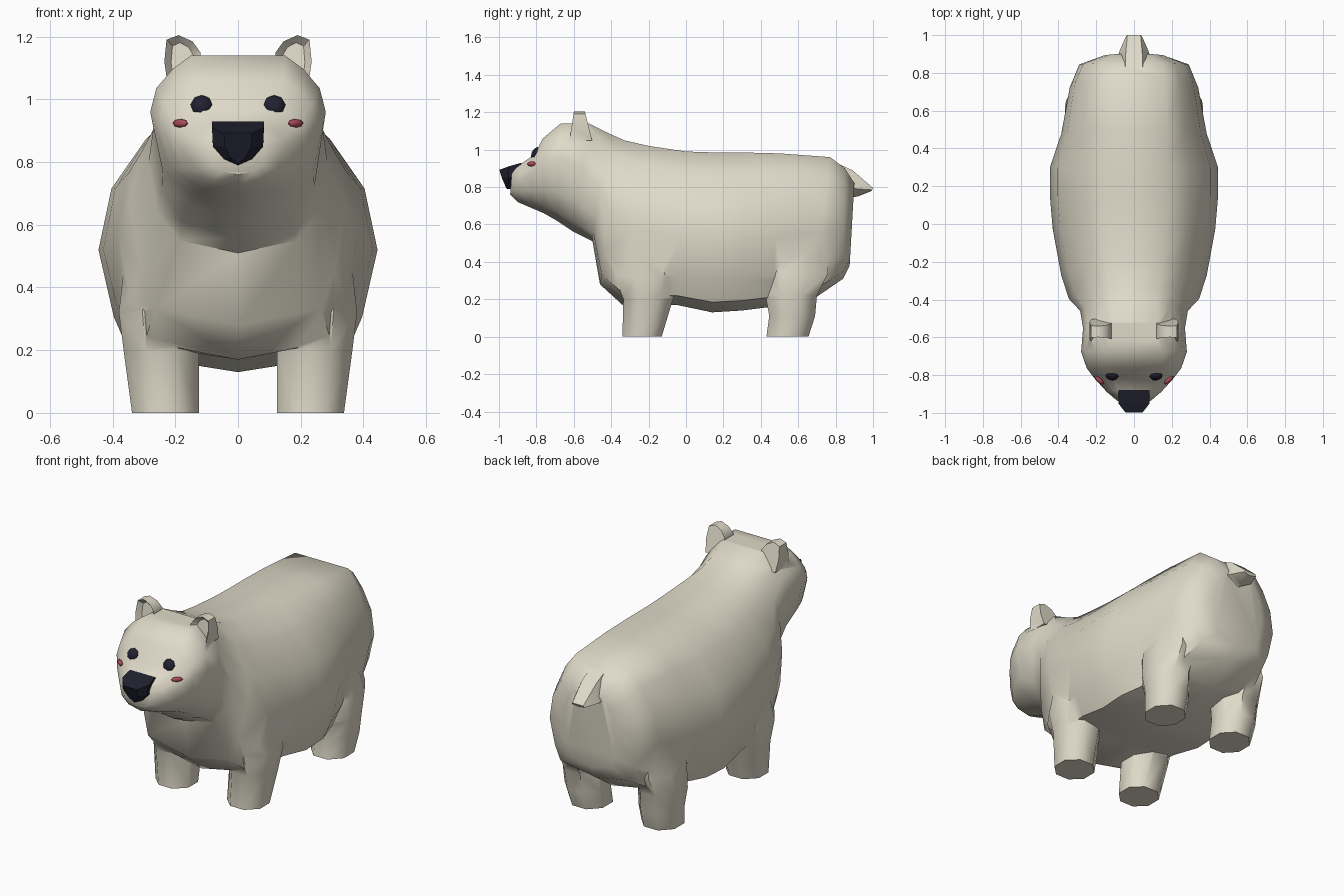
import bpy, bmesh, math
from mathutils import Matrix, Vector

if "Cube" in bpy.data.objects:
    bpy.data.objects.remove(bpy.data.objects["Cube"])


def material(name, rgb):
    m = bpy.data.materials.new(name)
    m.diffuse_color = (*rgb, 1)
    m.use_nodes = True
    m.node_tree.nodes["Principled BSDF"].inputs["Base Color"].default_value = m.diffuse_color
    return m


FUR = material("cream fur", (0.74, 0.70, 0.58))
DARK = material("dark", (0.015, 0.015, 0.03))
PINK = material("blush", (0.42, 0.07, 0.10))


def activate(ob):
    bpy.ops.object.select_all(action='DESELECT')
    bpy.context.view_layer.objects.active = ob
    ob.select_set(True)


def finish(name, bm, mat, angle=None):
    bmesh.ops.recalc_face_normals(bm, faces=bm.faces)
    me = bpy.data.meshes.new(name)
    bm.to_mesh(me)
    bm.free()
    me.materials.append(mat)
    ob = bpy.data.objects.new(name, me)
    bpy.context.collection.objects.link(ob)
    if angle:
        activate(ob)
        bpy.ops.object.shade_smooth_by_angle(angle=math.radians(angle))
    return ob


def loft(name, rings, mat, angle=None):
    bm = bmesh.new()
    loops = [[bm.verts.new(p) for p in r] for r in rings]
    n = len(loops[0])
    for a, b in zip(loops, loops[1:]):
        for i in range(n):
            j = (i + 1) % n
            bm.faces.new((a[i], a[j], b[j], b[i]))
    bm.faces.new(loops[0])
    bm.faces.new(loops[-1])
    return finish(name, bm, mat, angle)


# Body and head: slanted cross-sections from muzzle to rump, round chin, fuller belly
def section(yt, yb, zt, zb, wt, wm, zm):
    up, dn, dw = zt - zm, zm - zb, wm - wt
    a, b = (.89, .77) if zb < .4 else (.9, .66) if yt > -.6 else (.86, .55)
    half = [(wt, zt), (wt + .45 * dw, zm + .76 * up), (wt + .85 * dw, zm + .42 * up),
            (wm, zm), (a * wm, zm - .55 * dn), (b * wm, zm - .86 * dn)]
    pts = half + [(0, zb)] + [(-x, z) for x, z in reversed(half)]
    return [(x, yt + (yb - yt) * (zt - z) / (zt - zb), z) for x, z in pts]


SECTIONS = [
    (-.93, -.94, .90, .76, .06, .09, .83),
    (-.88, -.90, .925, .72, .08, .145, .84),
    (-.81, -.83, .975, .69, .12, .21, .88),
    (-.765, -.76, 1.06, .66, .145, .25, .93),
    (-.67, -.69, 1.14, .62, .15, .28, .96),
    (-.52, -.60, 1.14, .56, .13, .27, .91),
    (-.42, -.50, 1.09, .51, .12, .285, .80),
    (-.33, -.46, 1.05, .28, .13, .345, .66),
    (-.20, -.34, 1.02, .17, .15, .385, .58),
    (.00, -.05, .99, .17, .17, .43, .52),
    (.15, .14, .985, .13, .17, .445, .52),
    (.30, .30, .985, .14, .17, .445, .52),
    (.50, .46, .98, .16, .17, .385, .53),
    (.77, .68, .96, .20, .17, .34, .56),
    (.85, .84, .90, .31, .15, .29, .58),
    (.90, .875, .82, .38, .09, .17, .60),
]
body = loft("body_and_head", [section(*s) for s in SECTIONS], FUR)


# Legs: octagonal columns; each ring is z, x range, y range
def leg_ring(z, x0, x1, y0, y1, s):
    cx, cy, rx, ry = (x0 + x1) / 2, (y0 + y1) / 2, (x1 - x0) / 2, (y1 - y0) / 2
    oct8 = [(1, .42), (.42, 1), (-.42, 1), (-1, .42),
            (-1, -.42), (-.42, -1), (.42, -1), (1, -.42)]
    return [(s * (cx + rx * a), cy + ry * b, z) for a, b in oct8]


LEGS = {
    "front_leg": [(0, .125, .338, -.34, -.13), (.20, .125, .365, -.335, -.07),
                  (.32, .12, .38, -.38, -.02), (.5, .12, .36, -.34, -.02)],
    "hind_leg": [(0, .125, .338, .43, .655), (.11, .125, .352, .445, .69),
                 (.22, .125, .365, .425, .70), (.34, .12, .36, .40, .76),
                 (.5, .12, .32, .4, .74)],
}


def merge(part):
    """Weld a part into the body so that no inner faces remain."""
    mod = body.modifiers.new("weld", 'BOOLEAN')
    mod.operation, mod.solver, mod.object = 'UNION', 'EXACT', part
    activate(body)
    bpy.ops.object.modifier_apply(modifier=mod.name)
    bpy.data.objects.remove(part)


for s, side in ((1, "left"), (-1, "right")):
    for name, rings in LEGS.items():
        merge(loft(f"{name}_{side}", [leg_ring(*r, s) for r in rings], FUR))

    # Ear: outline thickening towards its base, with a hollowed front
    outline = [(.12, 1.06), (.12, 1.15), (.145, 1.185), (.19, 1.205),
               (.228, 1.19), (.235, 1.12), (.225, 1.05)]
    rings = [[(s * x, -.60 - (1.2 - z) * .15, z) for x, z in outline],
             [(s * x, -.54 + (1.2 - z) * .25, z) for x, z in outline]]
    hollow = [(s * (.178 + (x - .178) * .62), -.575 - (1.2 - z) * .1, 1.11 + (z - 1.11) * .75)
              for x, z in outline]
    merge(loft(f"ear_{side}", [hollow] + rings, FUR))

    # Eye and cheek: flattened low-poly balls set on the face
    for name, pos, size, tilt, turn, mat in (
            ("eye", (.117, -.803, .983), (.035, .02, .035), -.6, .15, DARK),
            ("cheek", (.184, -.826, .924), (.032, .012, .014), -.2, .75, PINK)):
        bm = bmesh.new()
        bmesh.ops.create_uvsphere(
            bm, u_segments=8, v_segments=6, radius=1,
            matrix=Matrix.Translation(Vector((s * pos[0], pos[1], pos[2])))
            @ Matrix.Rotation(s * turn, 4, 'Z') @ Matrix.Rotation(tilt, 4, 'X')
            @ Matrix.Diagonal((*size, 1)) @ Matrix.Rotation(math.pi / 2, 4, 'X'))
        finish(f"{name}_{side}", bm, mat, 40)

# Nose: wedge with a pointed lower edge and a rounded front
NOSE = [
    [(.083, -.88, .93), (.08, -.89, .85), (.045, -.91, .81), (0, -.92, .79)],
    [(.083, -.95, .91), (.08, -.95, .85), (.045, -.95, .81), (0, -.955, .79)],
    [(.045, -.998, .892), (.042, -.985, .85), (.025, -.97, .815), (0, -.962, .795)]]
loft("nose", [h + [(-x, y, z) for x, y, z in reversed(h[:3])] for h in NOSE], DARK)

# Tail: tapered stub pointing backwards
merge(loft("tail", [[(w0, y0, z0), (-w0, y0, z0), (-w1, y1, z1), (0, y2, z2), (w1, y1, z1)]
                    for w0, y0, z0, w1, y1, z1, y2, z2 in (
                        (.045, .77, .945, .10, .84, .80, .86, .74),
                        (.045, .89, .89, .075, .92, .79, .92, .75),
                        (.035, 1.0, .795, .042, .995, .785, .99, .778))], FUR))

activate(body)
bpy.ops.object.shade_smooth_by_angle(angle=math.radians(48))
